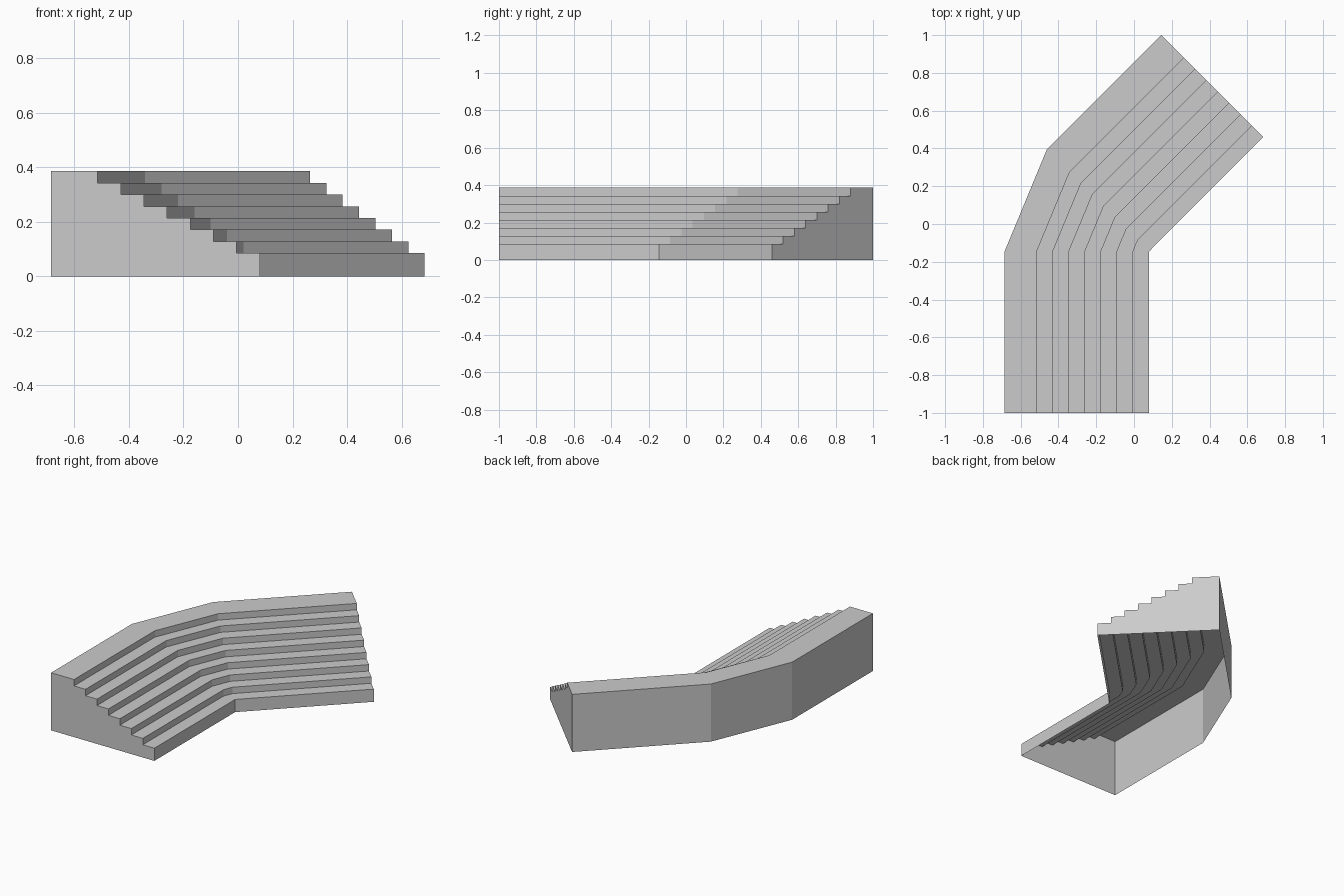
import bpy, bmesh, math
from mathutils import Vector

if "Cube" in bpy.data.objects:
    bpy.data.objects.remove(bpy.data.objects["Cube"])

PIVOT = Vector((0.08, -0.145))   # inner corner the stand bends around
LENGTH, DEPTH = 0.855, 0.765     # wing length, full depth
TREAD, RISE, BASE, STEPS = 0.085, 0.043, 0.085, 8

# Stepped cross-section: (distance behind front wall, height)
profile = [(0, 0)]
for i in range(STEPS):
    z = BASE + i * RISE
    back = DEPTH if i == STEPS - 1 else (i + 1) * TREAD
    profile += [(i * TREAD, z), (back, z)]
profile.append((DEPTH, 0))

bm = bmesh.new()


def station(angle, along):
    """Ring of profile vertices, turned about the pivot and slid along the wing."""
    out = Vector((-math.cos(angle), math.sin(angle)))
    fwd = Vector((math.sin(angle), math.cos(angle)))
    ring = []
    for d, z in profile:
        p = PIVOT + out * d + fwd * along
        ring.append(bm.verts.new((p.x, p.y, z)))
    return ring


# Straight wing, one-segment bend, angled wing
rings = [station(0, -LENGTH), station(0, 0),
         station(math.pi / 4, 0), station(math.pi / 4, LENGTH)]
for a, b in zip(rings, rings[1:]):
    for i in range(len(profile) - 1):
        bm.faces.new((a[i], a[i + 1], b[i + 1], b[i]))

# End walls; the underside stays open
bm.faces.new(rings[0][::-1])
bm.faces.new(rings[-1])

# Collapse the zero-width bend at the front wall
bmesh.ops.remove_doubles(bm, verts=bm.verts[:], dist=0.0005)
bmesh.ops.recalc_face_normals(bm, faces=bm.faces[:])
top = max(bm.faces, key=lambda f: f.calc_center_median().z)
if top.normal.z < 0:
    bmesh.ops.reverse_faces(bm, faces=bm.faces[:])

mesh = bpy.data.meshes.new("stepped_stand")
bm.to_mesh(mesh)
bm.free()
bpy.context.collection.objects.link(bpy.data.objects.new("stepped_stand", mesh))
